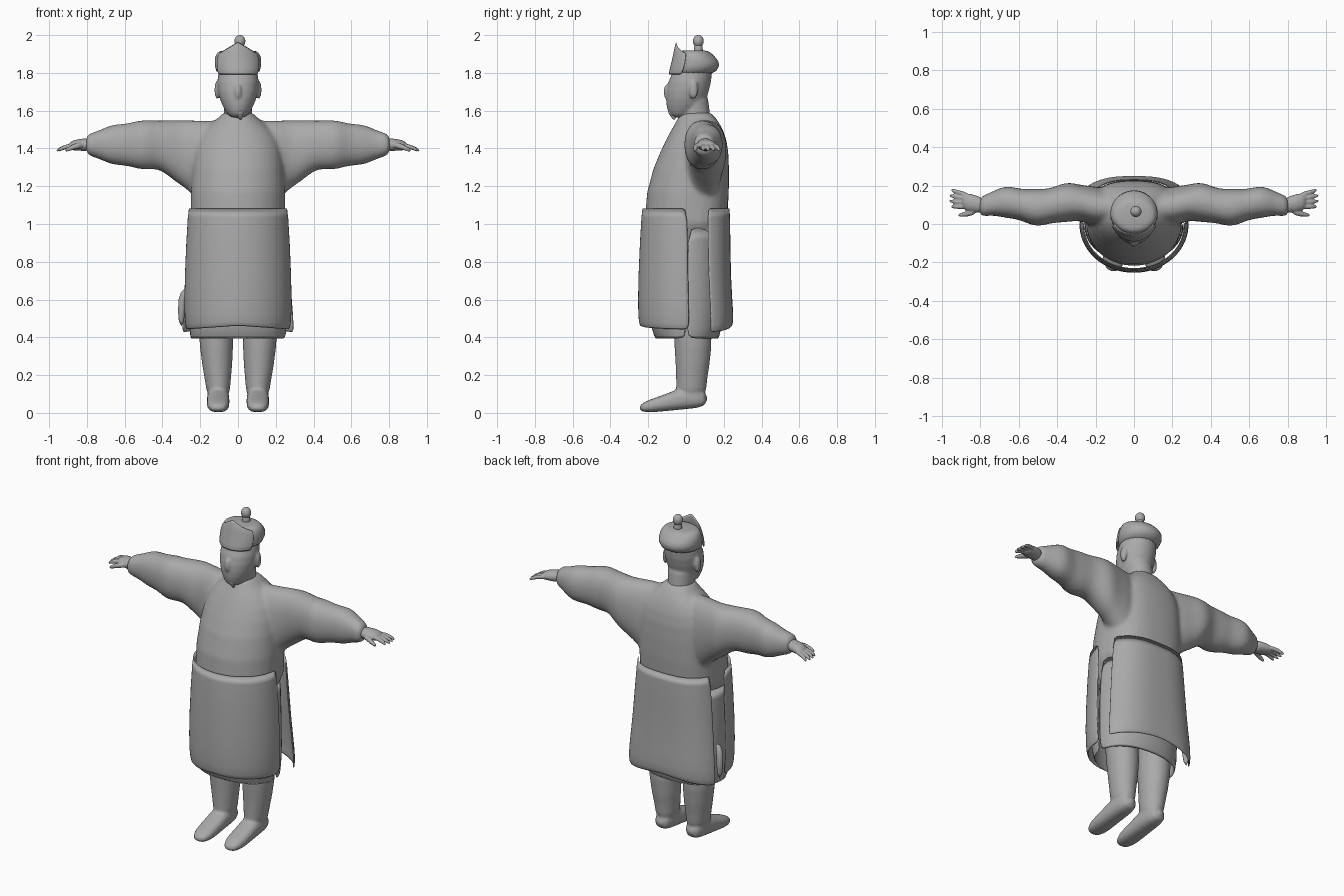
import bpy, bmesh, math
from mathutils import Vector, Matrix

cube = bpy.data.objects.get("Cube")
if cube:
    bpy.data.objects.remove(cube)

grey = bpy.data.materials.new("plain grey")
grey.use_nodes = True
tone = (0.4, 0.4, 0.4, 1)
grey.diffuse_color = tone
grey.node_tree.nodes["Principled BSDF"].inputs["Base Color"].default_value = tone

SIDES = (1, -1)


def power(value, exponent):
    return math.copysign(abs(value) ** exponent, value)


def skin(bm, rows, closed=True):
    """Join rows of points with quads, capping both ends of a closed tube."""
    rows = [[bm.verts.new(point) for point in row] for row in rows]
    count = len(rows[0])
    for low, high in zip(rows, rows[1:]):
        for i in range(count if closed else count - 1):
            j = (i + 1) % count
            bm.faces.new((low[i], low[j], high[j], high[i]))
    if closed:
        bm.faces.new(rows[0])
        bm.faces.new(rows[-1])


def loft(bm, axis, rings, centre=lambda t: 0, square=1, back_square=None, arc=None, lift=0, side=1):
    """Skin rings of (position, half width, lowest, highest) along an axis.
    An arc in degrees leaves an open panel; lift raises the middle of its hem."""
    steps = 24
    start, end = arc or (0, 360)
    rows = []
    for ring in rings:
        position, half, low, high = ring
        row = []
        for i in range(steps + 1 if arc else steps):
            angle = math.radians(start + (end - start) * i / steps)
            cos, sin = math.cos(angle), math.sin(angle)
            shape = back_square if back_square and sin > 0 else square
            a = centre(position) + half * power(cos, shape)
            b = (low + high) / 2 + (high - low) / 2 * power(sin, shape)
            t = position + (lift * (1 - abs(cos)) if ring == rings[-1] else 0)
            x, y, z = {"x": (t, a, b), "y": (a, t, b), "z": (a, b, t)}[axis]
            row.append((x * side, y, z))
        rows.append(row)
    skin(bm, rows, closed=not arc)


def tube(bm, path, radii, side=1):
    """Tapering tube along a short path."""
    path = [Vector((x * side, y, z)) for x, y, z in path]
    turn = (path[-1] - path[0]).to_track_quat("Z", "Y")
    angles = [math.tau * i / 10 for i in range(10)]
    skin(bm, [[point + turn @ Vector((radius * math.cos(a), radius * math.sin(a), 0)) for a in angles]
              for point, radius in zip(path, radii)])


def ball(bm, centre, size):
    matrix = Matrix.Translation(centre) @ Matrix.Diagonal((*size, 1))
    bmesh.ops.create_uvsphere(bm, u_segments=16, v_segments=10, radius=1, matrix=matrix)


def finish(name, bm, voxel=0, thickness=0, soften=3):
    """Turn the bmesh into a smooth object, optionally thickened or fused."""
    bmesh.ops.recalc_face_normals(bm, faces=bm.faces)
    mesh = bpy.data.meshes.new(name)
    bm.to_mesh(mesh)
    bm.free()
    for face in mesh.polygons:
        face.use_smooth = True
    mesh.materials.append(grey)
    obj = bpy.data.objects.new(name, mesh)
    bpy.context.collection.objects.link(obj)
    if thickness:
        solid = obj.modifiers.new("thickness", "SOLIDIFY")
        solid.thickness = thickness
        solid.offset = 0
    rounding = obj.modifiers.new("rounding", "SUBSURF")
    rounding.levels = rounding.render_levels = 1
    if voxel:
        fuse = obj.modifiers.new("fuse", "REMESH")
        fuse.mode = "VOXEL"
        fuse.voxel_size = voxel
        fuse.use_smooth_shade = True
        relax = obj.modifiers.new("relax", "SMOOTH")
        relax.iterations = soften


# Robe body with two loose sleeves, fused into one cloth surface
def sleeve_ring(u):
    x = 0.05 + 0.76 * u
    armpit = max(0, 0.4 - x) * 0.4
    taper = u ** 4
    fold = 0.006 * math.sin(40 * x)
    height = 0.14 - 0.09 * taper + armpit + fold
    middle = 1.42 - armpit
    return x, 0.1 - 0.05 * taper + fold, middle - height, min(middle + height, 1.55)


def sleeve_sway(x):
    return 0.1 - 0.015 * math.cos(18 * (x - 0.5))


bm = bmesh.new()
torso = [(0.8, 0.27, -0.24, 0.22), (1.2, 0.25, -0.22, 0.23), (1.4, 0.24, -0.13, 0.23),
         (1.5, 0.19, -0.08, 0.2), (1.56, 0.1, -0.04, 0.16), (1.6, 0.08, -0.03, 0.13)]
loft(bm, "z", torso, back_square=0.75)
sleeve = [sleeve_ring(i / 16) for i in range(17)]
for side in SIDES:
    loft(bm, "x", sleeve, centre=sleeve_sway, square=0.9, side=side)
finish("robe_body", bm, voxel=0.012, soften=5)

# Inner skirt seen below the hem and through the side slits
bm = bmesh.new()
loft(bm, "z", [(1, 0.25, -0.19, 0.19), (0.5, 0.26, -0.2, 0.2), (0.39, 0.25, -0.16, 0.17)],
     arc=(0, 360), square=0.9)
finish("inner_skirt", bm, thickness=0.01)

# Front panel wrapping round to the side slits
bm = bmesh.new()
loft(bm, "z", [(1.1, 0.26, -0.23, 0.22), (0.7, 0.28, -0.25, 0.24), (0.5, 0.28, -0.25, 0.25),
               (0.44, 0.27, -0.24, 0.24)], arc=(-184, 4), lift=0.02)
finish("front_panel", bm, thickness=0.01)

# Back panel flaring at its lower corners
bm = bmesh.new()
loft(bm, "z", [(1.1, 0.26, -0.23, 0.23), (0.7, 0.29, -0.2, 0.23), (0.5, 0.31, -0.2, 0.25),
               (0.42, 0.31, -0.2, 0.24)], arc=(22, 158), back_square=0.75, lift=0.04)
finish("back_panel", bm, thickness=0.01)

# Legs and boots
bm = bmesh.new()
leg = [(0.7, 0.1, -0.08, 0.14), (0.3, 0.09, -0.06, 0.14), (0.2, 0.07, -0.05, 0.11),
       (0.05, 0.06, -0.06, 0.11)]
boot = [(0.12, 0.05, 0.03, 0.12), (0, 0.06, 0.02, 0.15), (-0.1, 0.06, 0.01, 0.1),
        (-0.2, 0.06, 0, 0.07), (-0.25, 0.03, 0.01, 0.04)]
for side in SIDES:
    loft(bm, "z", leg, centre=lambda z: 0.1 + 0.04 * z, side=side)
    loft(bm, "y", boot, centre=lambda y: 0.105, square=0.8, side=side)
finish("legs_and_boots", bm, voxel=0.009)

# Hands: palm, four spread fingers and a thumb
bm = bmesh.new()
for side in SIDES:
    loft(bm, "x", [(0.76, 0.04, 1.38, 1.46), (0.86, 0.05, 1.39, 1.45), (0.9, 0.04, 1.39, 1.43)],
         centre=lambda x: 0.1 + 0.2 * (x - 0.8), side=side)
    for finger in range(4):
        y = 0.09 + 0.02 * finger
        tip = 0.97 - 0.01 * abs(finger - 1.5)
        tube(bm, [(0.86, y, 1.415), (0.92, y + 0.005 * finger, 1.41), (tip, y + 0.01 * finger, 1.385)],
             [0.014, 0.013, 0.008], side)
    tube(bm, [(0.82, 0.07, 1.42), (0.87, 0.05, 1.41), (0.92, 0.045, 1.385)], [0.02, 0.015, 0.009], side)
finish("hands", bm, voxel=0.005, soften=2)

# Head with neck, nose and ears
bm = bmesh.new()
loft(bm, "z", [(1.5, 0.08, -0.03, 0.15), (1.6, 0.07, -0.03, 0.12), (1.72, 0.09, -0.04, 0.12)])
loft(bm, "z", [(1.56, 0.04, -0.08, 0), (1.6, 0.07, -0.1, 0.08), (1.66, 0.1, -0.11, 0.11),
               (1.75, 0.115, -0.1, 0.135), (1.86, 0.1, -0.05, 0.15)])
ball(bm, (0, -0.1, 1.7), (0.02, 0.02, 0.04))
for side in SIDES:
    ball(bm, (0.11 * side, 0.04, 1.71), (0.015, 0.025, 0.05))
finish("head", bm, voxel=0.008)

# Pointed chin tuft
bm = bmesh.new()
tube(bm, [(0.01, -0.08, 1.61), (0.01, -0.07, 1.58), (0.015, -0.06, 1.55)], [0.025, 0.018, 0.006])
finish("chin_tuft", bm)

# Cap with a raised front plate and a round top knob
bm = bmesh.new()
loft(bm, "z", [(1.78, 0.115, -0.09, 0.14), (1.84, 0.125, -0.07, 0.19), (1.88, 0.125, -0.06, 0.16),
               (1.91, 0.11, -0.04, 0.13), (1.92, 0.09, -0.03, 0.11)])
finish("cap", bm)

bm = bmesh.new()
loft(bm, "z", [(1.79, 0.115, -0.09, 0.14), (1.85, 0.125, -0.07, 0.16), (1.9, 0.11, -0.05, 0.13)],
     arc=(-155, -25), lift=0.07)
finish("cap_front_plate", bm, thickness=0.012)

bm = bmesh.new()
ball(bm, (0.01, 0.065, 1.92), (0.025, 0.025, 0.05))
ball(bm, (0.01, 0.065, 1.968), (0.03, 0.03, 0.033))
finish("cap_knob", bm)

# Small sash knot at the right hip
bm = bmesh.new()
tube(bm, [(-0.27, 0.08, 0.66), (-0.3, 0.09, 0.62), (-0.3, 0.1, 0.45)], [0.012, 0.024, 0.017])
finish("sash_knot", bm)
